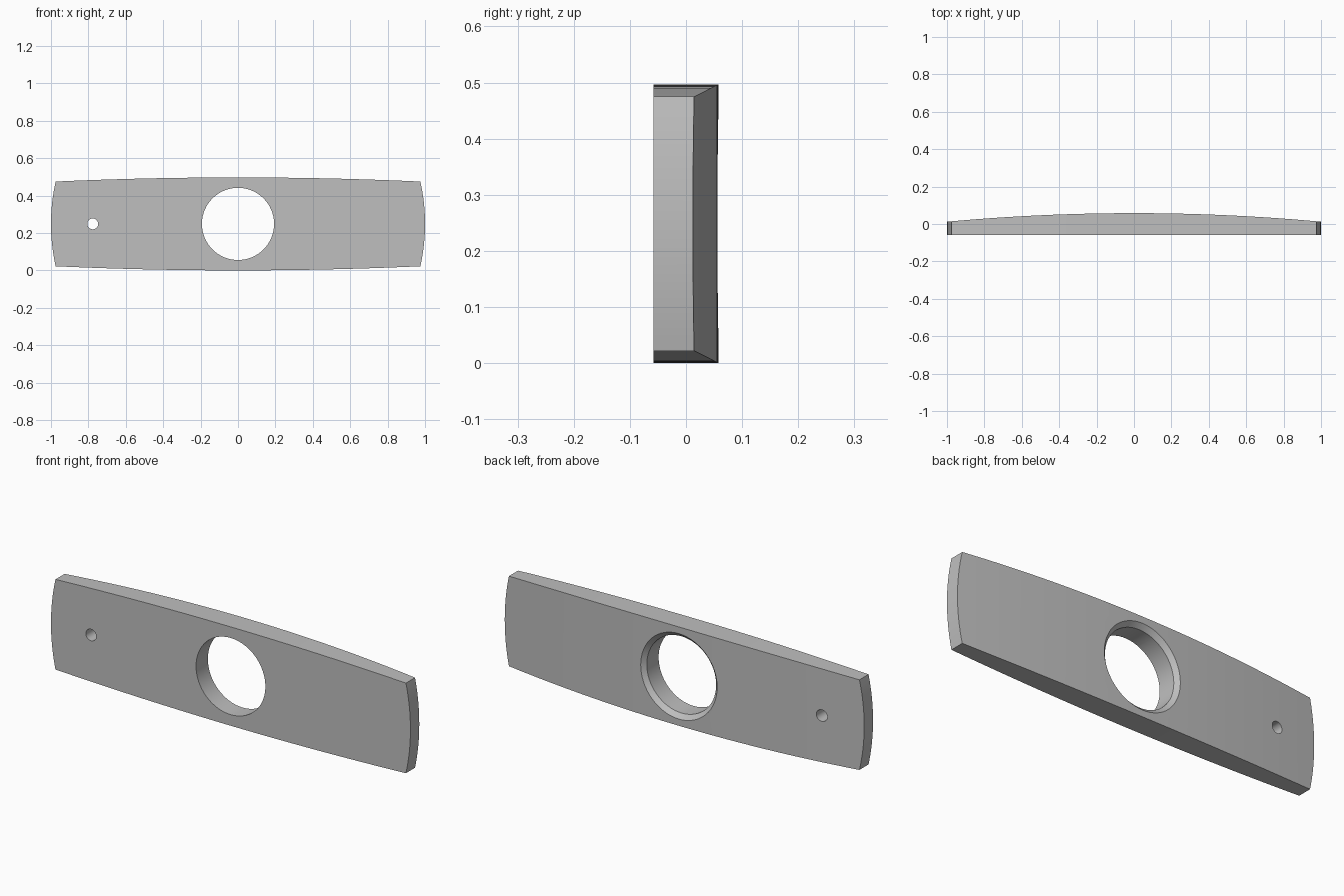
import bpy
import bmesh
import math
from mathutils import Vector

cube = bpy.data.objects.get("Cube")
if cube:
    bpy.data.objects.remove(cube, do_unlink=True)

MID_Z = 0.2485
FRONT, BACK = -0.058, 0.058

grey = bpy.data.materials.new("plain grey")
grey.use_nodes = True
colour = (0.52, 0.52, 0.52, 1)
grey.diffuse_color = colour
grey.node_tree.nodes["Principled BSDF"].inputs["Base Color"].default_value = colour


def bow(half, edge, peak, steps):
    """Shallow circular arc as (along, height) pairs, peaking in the middle."""
    sag = peak - edge
    radius = (half * half + sag * sag) / (2 * sag)
    span = math.asin(half / radius)
    angles = [span * (2 * i / steps - 1) for i in range(steps + 1)]
    return [(radius * math.sin(a), peak - radius + radius * math.cos(a)) for a in angles]


def prism(name, points, sweep):
    """Extrude a closed outline along a vector."""
    bm = bmesh.new()
    face = bm.faces.new([bm.verts.new(p) for p in points])
    swept = bmesh.ops.extrude_face_region(bm, geom=[face])["geom"]
    moved = [v for v in swept if isinstance(v, bmesh.types.BMVert)]
    bmesh.ops.translate(bm, verts=moved, vec=sweep)
    return finish(name, bm)


def drill(name, x, rings, segments):
    """Round cutter along y from (y, radius) rings."""
    bm = bmesh.new()
    loops = []
    for y, r in rings:
        angles = [math.tau * i / segments for i in range(segments)]
        loops.append([bm.verts.new((x + r * math.cos(a), y, MID_Z + r * math.sin(a)))
                      for a in angles])
    for a, b in zip(loops, loops[1:]):
        for i in range(segments):
            j = (i + 1) % segments
            bm.faces.new((a[i], a[j], b[j], b[i]))
    bm.faces.new(loops[0])
    bm.faces.new(loops[-1])
    return finish(name, bm)


def finish(name, bm):
    bmesh.ops.recalc_face_normals(bm, faces=bm.faces)
    mesh = bpy.data.meshes.new(name)
    bm.to_mesh(mesh)
    bm.free()
    mesh.materials.append(grey)
    obj = bpy.data.objects.new(name, mesh)
    bpy.context.collection.objects.link(obj)
    return obj


def combine(target, tool, operation):
    tool.hide_render = True
    mod = target.modifiers.new(tool.name, "BOOLEAN")
    mod.operation = operation
    mod.solver = "EXACT"
    mod.object = tool
    bpy.context.view_layer.objects.active = target
    bpy.ops.object.modifier_apply(modifier=mod.name)
    bpy.data.objects.remove(tool, do_unlink=True)


# Plate outline: bowed long edges and bowed ends
long_edge = bow(0.975, 0.2265, MID_Z, 32)
end_edge = bow(0.2265, 0.975, 1.0, 16)
half_loop = long_edge[:-1] + [(h, -a) for a, h in end_edge[:-1]]
outline = half_loop + [(-x, -z) for x, z in half_loop]
plate = prism("plate", [(x, FRONT, MID_Z + z) for x, z in outline], Vector((0, 0.2, 0)))

# Crowned back surface
crown = bow(1.05, 0.0075, BACK, 40)
section = [(-1.05, -0.1)] + crown + [(1.05, -0.1)]
crown_tool = prism("crown_tool", [(x, y, -0.1) for x, y in section], Vector((0, 0, 0.7)))
combine(plate, crown_tool, "INTERSECT")

# Central opening, chamfered at the back
lip = BACK - 0.022
centre_tool = drill("centre_tool", 0,
                    [(-0.1, 0.193), (lip, 0.193), (lip + 0.08, 0.273)], 64)
combine(plate, centre_tool, "DIFFERENCE")

# Small pin hole
pin_tool = drill("pin_tool", -0.777, [(-0.1, 0.029), (0.1, 0.029)], 32)
combine(plate, pin_tool, "DIFFERENCE")

# Smooth curves with crisp edges
bpy.ops.object.select_all(action="DESELECT")
plate.select_set(True)
bpy.context.view_layer.objects.active = plate
bpy.ops.object.shade_smooth_by_angle(angle=math.radians(25))
